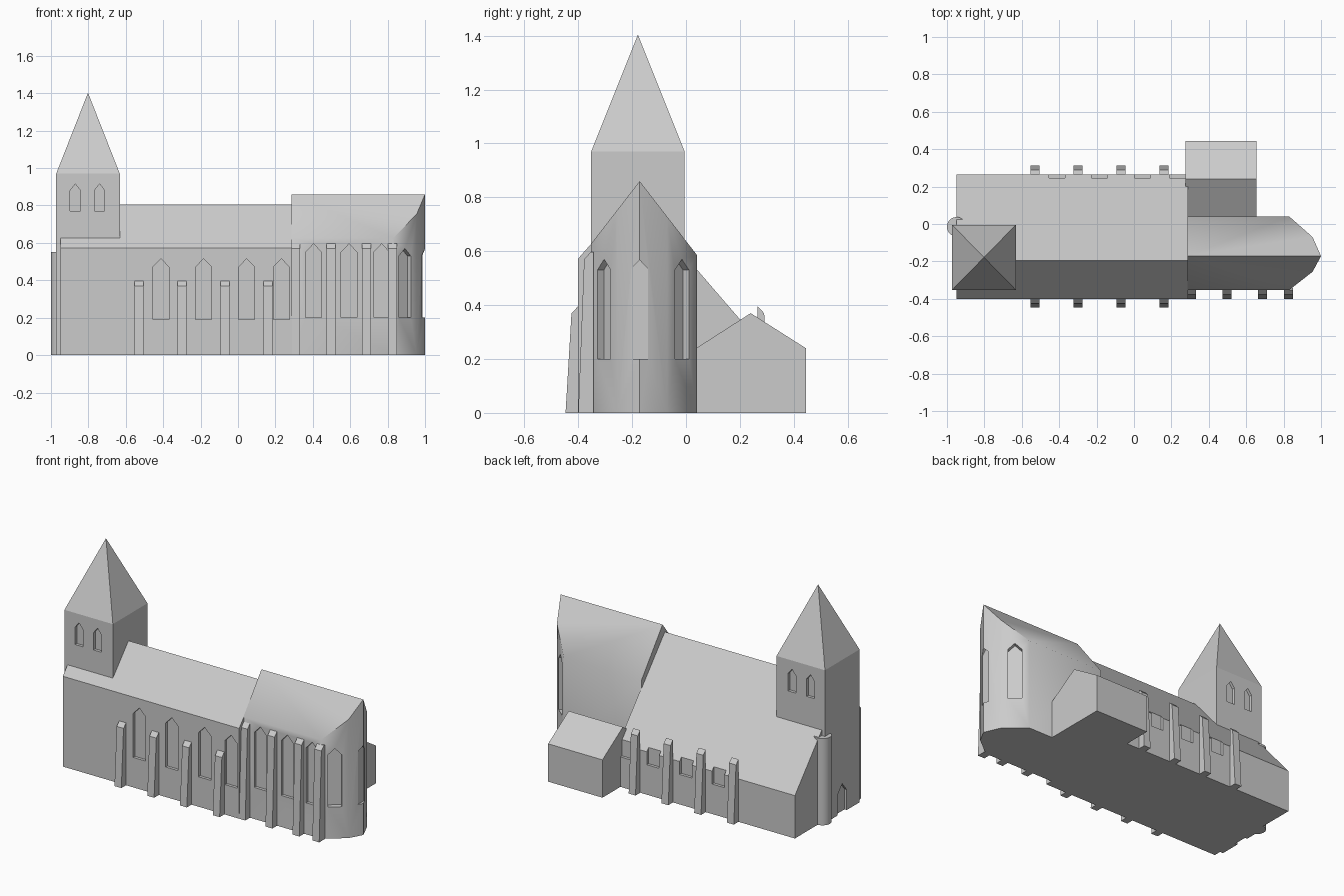
import bpy, bmesh, math
from mathutils import Vector

if "Cube" in bpy.data.objects:
    bpy.data.objects.remove(bpy.data.objects["Cube"])

stone = bpy.data.materials.new("pale grey stone")
stone.diffuse_color = (0.6, 0.6, 0.6, 1)
stone.use_nodes = True
stone.node_tree.nodes["Principled BSDF"].inputs["Base Color"].default_value = stone.diffuse_color


def make(name, verts, faces, mat=True):
    me = bpy.data.meshes.new(name)
    me.from_pydata([tuple(v) for v in verts], [], faces)
    bm = bmesh.new()
    bm.from_mesh(me)
    bmesh.ops.recalc_face_normals(bm, faces=bm.faces)
    bm.to_mesh(me)
    bm.free()
    ob = bpy.data.objects.new(name, me)
    bpy.context.collection.objects.link(ob)
    if mat:
        me.materials.append(stone)
    return ob


def prism_faces(n, start=0):
    f = [[start + i for i in range(n)], [start + n + i for i in range(n)]]
    return f + [[start + i, start + (i + 1) % n, start + n + (i + 1) % n, start + n + i]
                for i in range(n)]


def extrude_x(name, profile, x0, x1):
    """Extrude a (y, z) profile along x."""
    verts = [(x, y, z) for x in (x0, x1) for y, z in profile]
    return make(name, verts, prism_faces(len(profile)))


def select(ob):
    bpy.ops.object.select_all(action='DESELECT')
    ob.select_set(True)
    bpy.context.view_layer.objects.active = ob


def carve(ob, windows):
    """Cut pointed recesses: (x, y, outward angle, width, z0, shoulder, peak, depth)."""
    verts, faces = [], []
    for x, y, ang, w, z0, zs, z1, depth in windows:
        n = Vector((math.cos(ang), math.sin(ang), 0))
        t = Vector((-n.y, n.x, 0))
        shape = [(-w/2, z0), (w/2, z0), (w/2, zs), (0, z1), (-w/2, zs)]
        faces += prism_faces(5, len(verts))
        for d in (-depth, 0.03):
            verts += [Vector((x, y, z)) + t * s + n * d for s, z in shape]
    cutter = make("window_cutter", verts, faces, False)
    cutter.hide_render = True
    mod = ob.modifiers.new("recesses", 'BOOLEAN')
    mod.operation, mod.solver, mod.object = 'DIFFERENCE', 'EXACT', cutter
    select(ob)
    bpy.ops.object.modifier_apply(modifier=mod.name)
    bpy.data.objects.remove(cutter)


FRONT, BACK = -math.pi / 2, math.pi / 2

# nave with uneven eaves
nave = extrude_x("nave", [(-0.40, 0), (-0.40, 0.573), (-0.195, 0.805),
                          (0.265, 0.272), (0.265, 0)], -0.95, 0.288)
nave_windows = []
for x in (-0.412, -0.184, 0.046, 0.232):
    nave_windows += [(x, -0.40, FRONT, 0.087, 0.19, 0.47, 0.515, 0.018),
                     (x, 0.265, BACK, 0.087, 0.19, 0.47, 0.515, 0.018)]
carve(nave, nave_windows)

# choir: gabled roof trimmed by a faceted east end
plan = [(0.285, -0.172), (0.285, -0.353), (0.83, -0.353), (0.955, -0.255), (1.0, -0.172),
        (0.955, -0.07), (0.83, 0.04), (0.285, 0.04)]


def roof_z(y):
    return 0.86 - 1.29 * abs(y + 0.172)


n = len(plan)
verts = [(x, y, 0) for x, y in plan] + [(x, y, roof_z(y)) for x, y in plan]
faces = prism_faces(n)
faces[1] = [n, n + 1, n + 2, n + 3, n + 4]      # front roof slope
faces.append([n, n + 4, n + 5, n + 6, n + 7])   # back roof slope
choir = make("choir", verts, faces)
choir_windows = [(x, -0.353, FRONT, 0.084, 0.2, 0.55, 0.595, 0.018)
                 for x in (0.404, 0.594, 0.768)]
for a, b in ((2, 3), (5, 6)):
    (ax, ay), (bx, by) = plan[a], plan[b]
    choir_windows.append(((ax + bx) / 2, (ay + by) / 2, math.atan2(ax - bx, by - ay) + math.pi,
                          0.08, 0.2, 0.53, 0.57, 0.02))
choir_windows.append((1.0, -0.172, 0, 0.062, 0.2, 0.535, 0.567, 0.019))
carve(choir, choir_windows)
select(choir)
bpy.ops.object.shade_smooth_by_angle(angle=math.radians(42))

# sacristy on the back side
extrude_x("sacristy", [(0.03, 0), (0.03, 0.235), (0.24, 0.37), (0.445, 0.24), (0.445, 0)],
          0.275, 0.656)

# tower with paired belfry openings and a west door
TX0, TX1, TY0, TY1, TZ = -0.972, -0.632, -0.352, -0.005, 0.97
tower = extrude_x("tower", [(TY0, 0), (TY1, 0), (TY1, TZ), (TY0, TZ)], TX0, TX1)
openings = [(x, y, ang, 0.055, 0.77, 0.88, 0.915, 0.018)
            for x in (-0.87, -0.74) for y, ang in ((TY0, FRONT), (TY1, BACK))]
openings.append((TX0, -0.178, math.pi, 0.09, -0.02, 0.13, 0.185, 0.016))
carve(tower, openings)

# spire
make("spire", [(TX0, TY0, TZ), (TX1, TY0, TZ), (TX1, TY1, TZ), (TX0, TY1, TZ),
               ((TX0 + TX1) / 2, (TY0 + TY1) / 2, 1.403)],
     [[0, 1, 2, 3], [0, 1, 4], [1, 2, 4], [2, 3, 4], [3, 0, 4]])

# round stair turret
bpy.ops.mesh.primitive_cylinder_add(vertices=32, radius=0.052, depth=0.55,
                                    location=(-0.948, -0.015, 0.275))
turret = bpy.context.object
turret.name = "stair_turret"
turret.data.materials.append(stone)
bpy.ops.object.shade_smooth_by_angle(angle=math.radians(30))


# tapered buttresses with sloped caps
def buttress(name, x, wall, side, top):
    prof = [(-0.01, 0), (0.047, 0), (0.025, top - 0.026), (0, top), (-0.01, top)]
    if side > 0:
        prof = prof[:4] + [(0, 0.2), (-0.01, 0.2)]
    extrude_x(name, [(wall + side * d, z) for d, z in prof], x - 0.024, x + 0.024)


for x in (-0.53, -0.30, -0.07, 0.16):
    buttress("nave_buttress_front", x, -0.40, -1, 0.396)
    buttress("nave_buttress_back", x, 0.265, 1, 0.396)
for x in (0.307, 0.497, 0.687, 0.826):
    buttress("choir_buttress", x, -0.353, -1, 0.597)
